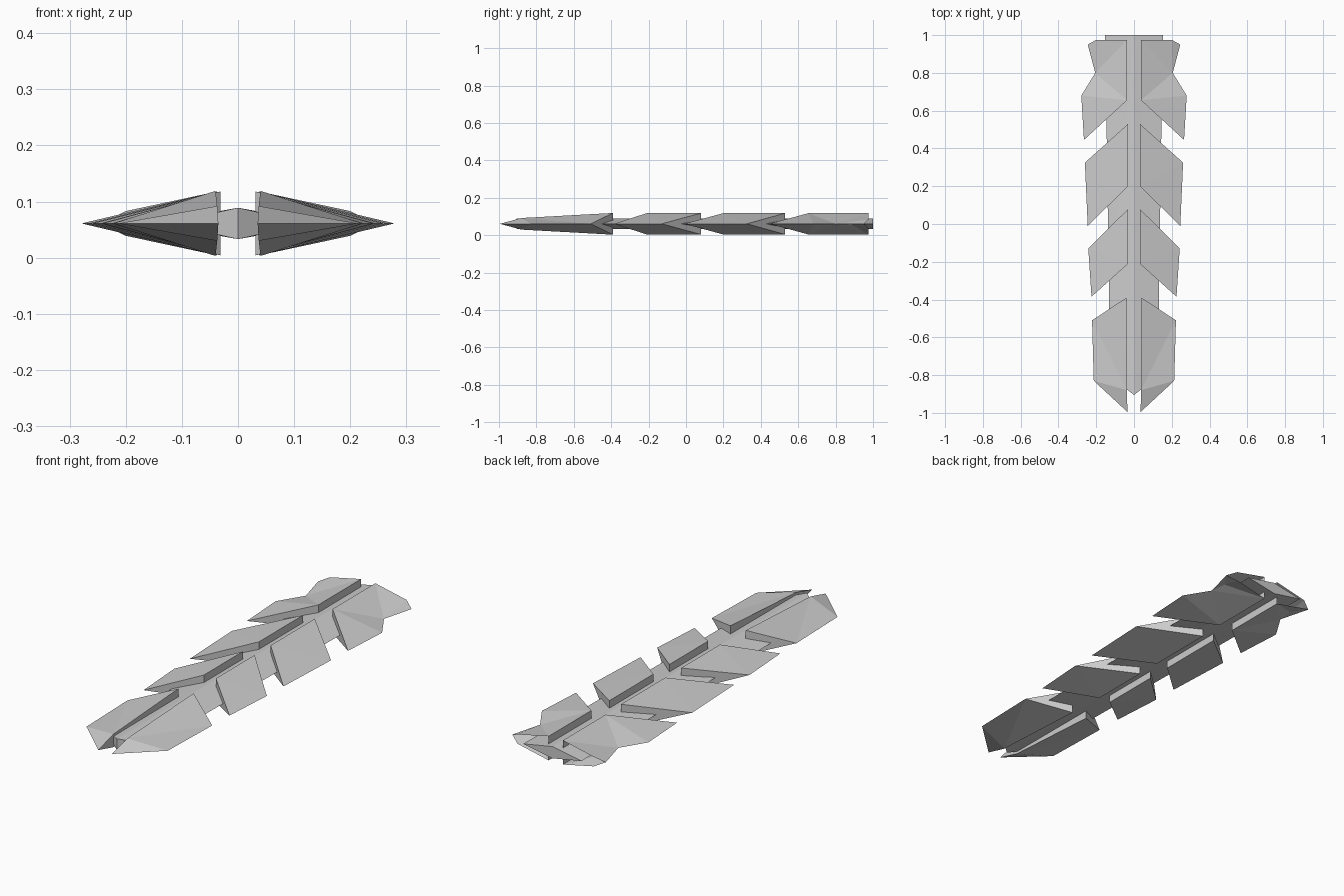
import bpy, bmesh

if "Cube" in bpy.data.objects:
    bpy.data.objects.remove(bpy.data.objects["Cube"])

MID = 0.061   # height of the knife-edge plane


def wedge(name, outline, open_edges=()):
    """Half part from (x, y, half thickness) points, mirrored across x = 0.
    Points of zero thickness form the sharp rim."""
    bm = bmesh.new()
    top, bot = [], []
    for x, y, h in outline:
        t = bm.verts.new((x, y, MID + h))
        top.append(t)
        bot.append(bm.verts.new((x, y, MID - h)) if h else t)
    caps = [bm.faces.new(top), bm.faces.new(bot[::-1])]
    n = len(outline)
    for i in range(n):
        j = (i + 1) % n
        ring = list(dict.fromkeys([top[i], bot[i], bot[j], top[j]]))
        if len(ring) > 2 and i not in open_edges:
            bm.faces.new(ring)
    bmesh.ops.triangulate(bm, faces=caps)
    bmesh.ops.recalc_face_normals(bm, faces=bm.faces)
    me = bpy.data.meshes.new(name)
    bm.to_mesh(me)
    bm.free()
    ob = bpy.data.objects.new(name, me)
    bpy.context.collection.objects.link(ob)
    m = ob.modifiers.new("mirror", 'MIRROR')
    m.use_mirror_merge = True
    m.merge_threshold = 0.0005
    return ob


# Diamond-section spine, open along its centre line where the halves join
wedge("spine", [(0, 1.0, .028), (0, -0.905, .028), (0.126, -0.81, 0),
                (0.132, -0.4, 0), (0.145, 0.5, 0), (0.153, 1.0, 0)],
      open_edges=(0,))

# Pointed front plates
wedge("front_plate", [(0.04, -0.39, .058), (0.037, -0.88, .031),
                      (0.035, -0.995, 0), (0.213, -0.83, 0),
                      (0.222, -0.51, 0)])

# Swept middle plates
H = .057
wedge("lower_middle_plate", [(0.031, 0.08, H), (0.031, -0.21, H),
                             (0.225, -0.385, 0), (0.242, -0.13, 0)])
wedge("upper_middle_plate", [(0.031, 0.53, H), (0.031, 0.20, H),
                             (0.245, -0.01, 0), (0.26, 0.325, 0)])

# Notched rear plates, open at the back
wedge("rear_plate", [(0.037, 0.975, H), (0.037, 0.655, H),
                     (0.265, 0.445, 0), (0.279, 0.68, 0), (0.205, 0.80, 0),
                     (0.195, 0.88, 0), (0.245, 0.95, 0), (0.20, 0.975, .022)],
      open_edges=(6, 7))
